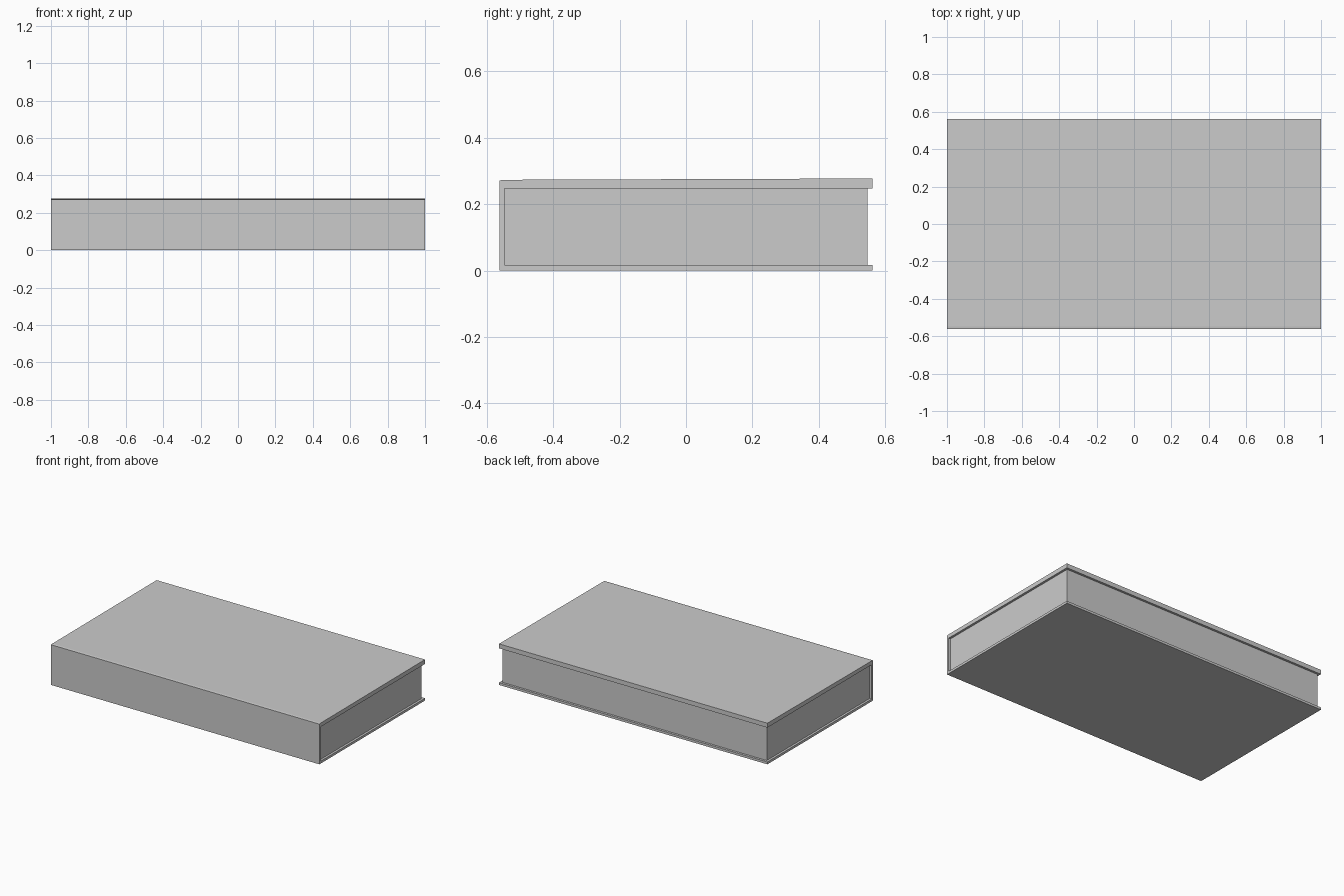
import bpy

if "Cube" in bpy.data.objects:
    bpy.data.objects.remove(bpy.data.objects["Cube"])


def extrude_profile(name, profile, half_width):
    """Extrude a closed (y, z) outline along x, from -half_width to half_width."""
    n = len(profile)
    verts = [(x, y, z) for x in (-half_width, half_width) for y, z in profile]
    faces = [tuple(reversed(range(n))), tuple(range(n, 2 * n))]
    faces += [(i, (i + 1) % n, n + (i + 1) % n, n + i) for i in range(n)]
    mesh = bpy.data.meshes.new(name)
    mesh.from_pydata(verts, [], faces)
    obj = bpy.data.objects.new(name, mesh)
    bpy.context.collection.objects.link(obj)
    return obj


OUT, INNER = 0.562, 0.547        # cover edge and page block edge in y
PAGE_BOTTOM, PAGE_TOP = 0.016, 0.247

# wrap-around cover: bottom board, spine, slightly raised top board
extrude_profile("cover", [
    (-OUT, 0.0), (OUT, 0.0), (OUT, PAGE_BOTTOM), (-INNER, PAGE_BOTTOM),
    (-INNER, PAGE_TOP), (OUT, 0.252), (OUT, 0.277), (-INNER, 0.273),
    (-OUT, 0.271)], 1.0)

# page block, inset from the cover on three sides
extrude_profile("pages", [
    (-INNER, PAGE_BOTTOM), (INNER, PAGE_BOTTOM),
    (INNER, PAGE_TOP), (-INNER, PAGE_TOP)], 0.985)

# thin endpaper filling the wedge under the top board
extrude_profile("endpaper", [
    (-INNER, PAGE_TOP), (OUT, PAGE_TOP), (OUT, 0.252)], 1.0)
